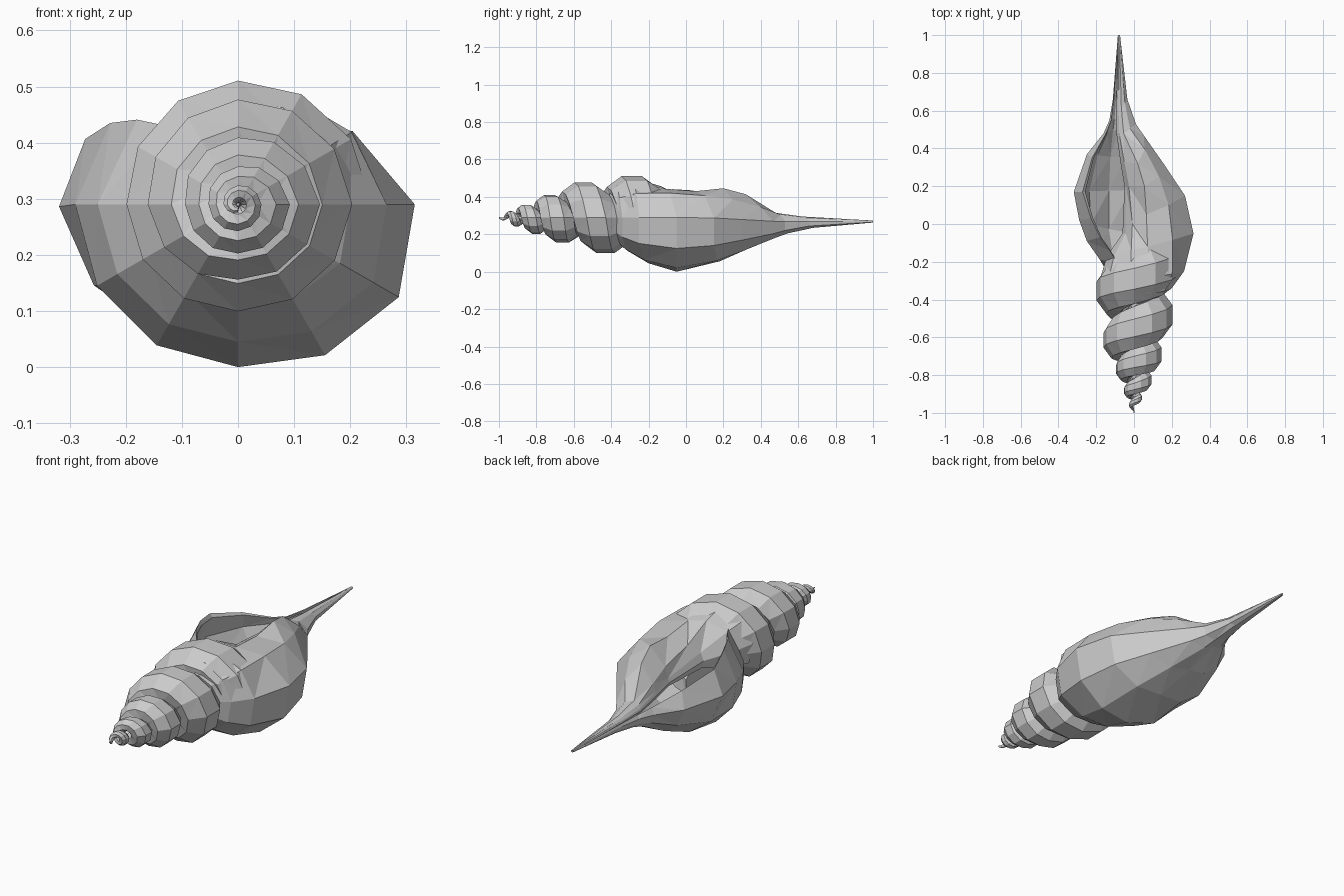
import bpy, bmesh, math

if "Cube" in bpy.data.objects:
    bpy.data.objects.remove(bpy.data.objects["Cube"])

def clamp(v):
    return max(0.0, min(1.0, v))

def on_shell(angle, r, y):
    # polar point around the shell axis, which drifts sideways toward the canal
    a = math.radians(angle)
    t = clamp((y - 0.1) / 0.4)
    return (-0.08 * t + r * math.cos(a), y, 0.29 - 0.022 * t + r * math.sin(a))

def loft(name, rings, closed):
    bm = bmesh.new()
    grid = [[bm.verts.new(p) for p in ring] for ring in rings]
    n = len(rings[0])
    for a, b in zip(grid, grid[1:]):
        for j in range(n if closed else n - 1):
            k = (j + 1) % n
            bm.faces.new((a[j], b[j], b[k], a[k]))
    if closed:
        bm.faces.new(grid[0])
        bm.faces.new(grid[-1])
    bmesh.ops.triangulate(bm, faces=bm.faces[:])
    bmesh.ops.remove_doubles(bm, verts=bm.verts[:], dist=0.002)
    bmesh.ops.recalc_face_normals(bm, faces=bm.faces[:])
    me = bpy.data.meshes.new(name)
    bm.to_mesh(me)
    bm.free()
    ob = bpy.data.objects.new(name, me)
    bpy.context.collection.objects.link(ob)
    return ob

# spire: coiled tube, one (y, outer radius) key per quarter turn
coil = [(-.985, .014), (-.96, .026), (-.94, .034), (-.92, .042), (-.905, .048),
        (-.885, .053), (-.86, .068), (-.825, .093), (-.80, .088), (-.77, .095),
        (-.73, .12), (-.69, .147), (-.66, .135), (-.615, .162), (-.55, .188),
        (-.48, .205), (-.43, .192), (-.355, .2), (-.29, .222), (-.21, .24), (-.12, .2)]
rings = []
SUB = 3
for i in range((len(coil) - 1) * SUB + 1):
    q = min(i // SUB, len(coil) - 2)
    f = i / SUB - q
    y = coil[q][0] * (1 - f) + coil[q + 1][0] * f
    R = coil[q][1] * (1 - f) + coil[q + 1][1] * f
    # key 17 lies on the left side; the coil runs clockwise seen from the apex
    ang = 180 - 90 * (i / SUB - 17)
    ring = []
    for k in range(8):
        c = 2 * math.pi * (k + 0.5) / 8
        ring.append(on_shell(ang, R * (0.55 + 0.48 * math.cos(c)), y + 0.65 * R * math.sin(c)))
    rings.append(ring)
# pointed apex
rings.insert(0, [(0.0 + 0.003 * math.cos(k), -1.0, 0.29 + 0.003 * math.sin(k)) for k in range(8)])
loft("spire", rings, True)

# body whorl: (y, r) profiles from the shoulder to the end of the canal
columella = [(-.42, .1), (-.36, .18), (-.27, .2), (-.17, .165), (-.05, .07),
             (.2, .035), (.33, .03), (.48, .02), (.62, .015), (1, .006)]
inner_lip = [(-.42, .11), (-.37, .19), (-.28, .21), (-.14, .17), (0, .1),
             (.2, .08), (.33, .06), (.48, .03), (.62, .02), (1, .006)]
ridge = [(-.42, .12), (-.37, .19), (-.28, .215), (-.12, .17), (.05, .155),
         (.2, .178), (.32, .15), (.48, .05), (.62, .03), (1, .006)]
right = [(-.40, .12), (-.34, .2), (-.25, .265), (-.05, .315), (.15, .28),
         (.3, .21), (.47, .125), (.53, .09), (.66, .045), (1, .006)]
bottom = [(-.36, .14), (-.31, .18), (-.2, .245), (-.05, .29), (.18, .23),
          (.35, .145), (.5, .065), (.56, .05), (.7, .03), (1, .006)]
left = [(-.23, .13), (-.19, .18), (-.09, .25), (.02, .29), (.17, .305),
        (.37, .195), (.48, .085), (.55, .05), (.66, .032), (1, .006)]
lip = [(-.2, .16), (-.14, .19), (-.07, .235), (.03, .27), (.17, .285),
       (.35, .19), (.48, .08), (.55, .045), (.66, .03), (1, .006)]

def scaled(profile, s):
    return [(y, r * s) for y, r in profile]

# (angle, extra twist of the shoulder end, profile)
keys = [(200, 0, scaled(columella, .8)), (130, 0, columella), (95, 0, inner_lip),
        (65, 0, ridge), (0, 0, right), (-30, 0, scaled(right, 1.05)),
        (-90, 0, bottom), (-180, 0, left), (-205, -30, lip),
        (-203, -30, scaled(lip, .93)), (-180, 0, scaled(left, .91)),
        (-90, 0, scaled(bottom, .92))]
rings = []
for n, (a, b) in enumerate(zip(keys, keys[1:])):
    steps = max(1, round(abs(b[0] - a[0]) / 30))
    last = 1 if n == len(keys) - 2 else 0
    for s in range(steps + last):
        f = s / steps
        ring = []
        for j in range(10):
            y = a[2][j][0] * (1 - f) + b[2][j][0] * f
            r = a[2][j][1] * (1 - f) + b[2][j][1] * f
            twist = (a[1] * (1 - f) + b[1] * f) * clamp(1 - j / 4)
            ring.append(on_shell(a[0] * (1 - f) + b[0] * f + twist, r, y))
        rings.append(ring)
loft("body_whorl_and_canal", rings, False)
